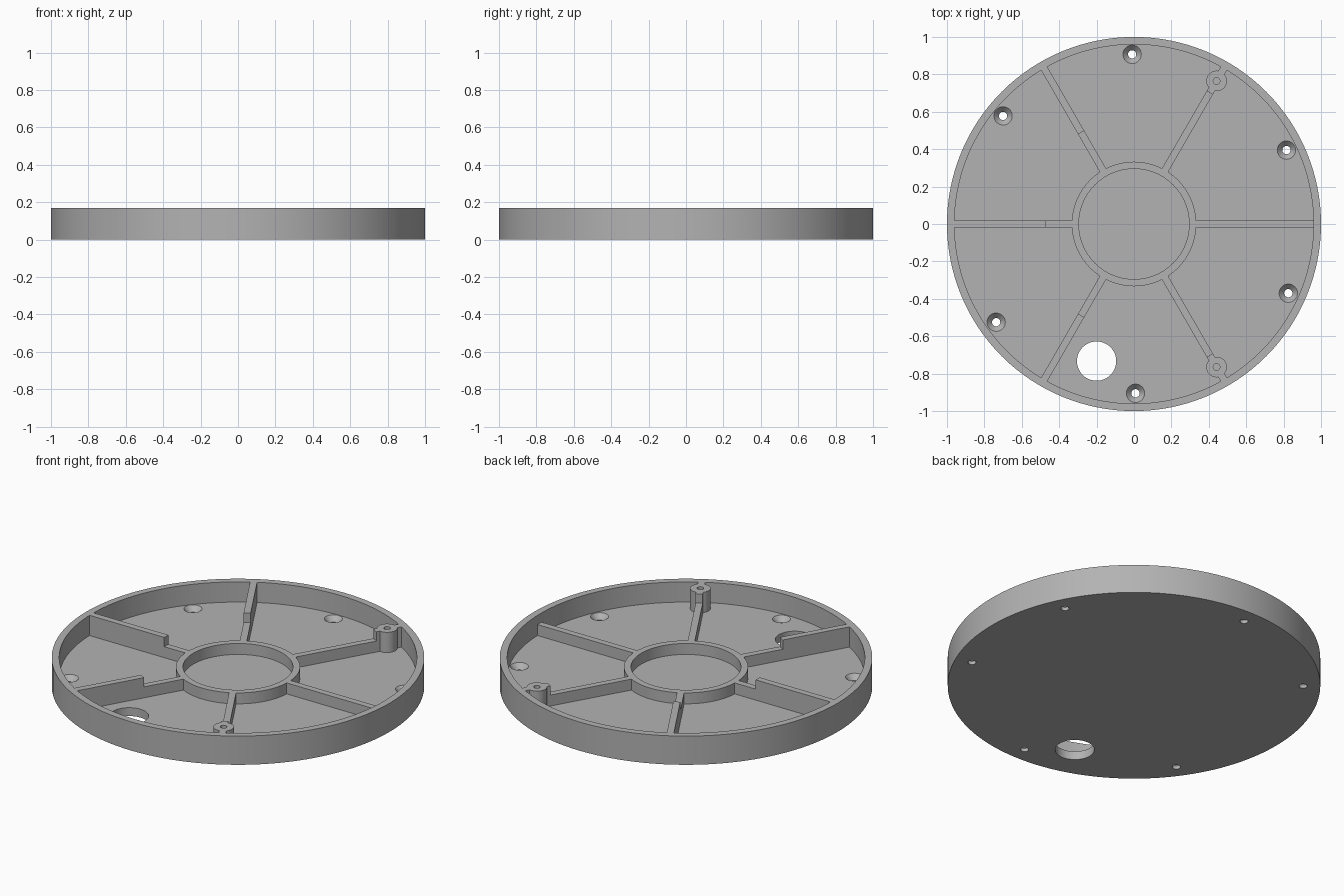
import bpy, bmesh, math
from mathutils import Matrix, Vector

if "Cube" in bpy.data.objects:
    bpy.data.objects.remove(bpy.data.objects["Cube"], do_unlink=True)

HEIGHT, FLOOR, LOW = 0.17, 0.05, 0.115   # rim top, floor top, low rib top
RIB = 0.038                              # rib width

grey = bpy.data.materials.new("plain grey")
grey.use_nodes = True
colour = (0.45, 0.45, 0.45, 1)
grey.diffuse_color = colour
grey.node_tree.nodes["Principled BSDF"].inputs["Base Color"].default_value = colour


def make(name, bm):
    mesh = bpy.data.meshes.new(name)
    bm.to_mesh(mesh)
    bm.free()
    mesh.materials.append(grey)
    obj = bpy.data.objects.new(name, mesh)
    bpy.context.collection.objects.link(obj)
    return obj


def cylinder(name, r, z0, z1, x=0, y=0, sides=48, r_top=None):
    bm = bmesh.new()
    bmesh.ops.create_cone(bm, cap_ends=True, segments=sides, radius1=r,
                          radius2=r if r_top is None else r_top, depth=z1 - z0,
                          matrix=Matrix.Translation((x, y, (z0 + z1) / 2)))
    return make(name, bm)


def bar(name, angle, r0, r1, top):
    """Radial rib standing in the floor."""
    bm = bmesh.new()
    z0 = FLOOR / 2
    size = Matrix.Diagonal((r1 - r0, RIB, top - z0, 1))
    place = Matrix.Translation(((r0 + r1) / 2, 0, (z0 + top) / 2))
    turn = Matrix.Rotation(math.radians(angle), 4, 'Z')
    bmesh.ops.create_cube(bm, size=1, matrix=turn @ place @ size)
    return make(name, bm)


def combine(tool, operation):
    """Join a part to the cover, or cut it away."""
    mod = cover.modifiers.new(tool.name, 'BOOLEAN')
    mod.operation, mod.solver, mod.object = operation, 'EXACT', tool
    bpy.context.view_layer.objects.active = cover
    bpy.ops.object.modifier_apply(modifier=mod.name)
    bpy.data.objects.remove(tool, do_unlink=True)


def add(tool):
    combine(tool, 'UNION')


def cut(tool):
    combine(tool, 'DIFFERENCE')


# Round pan with a raised rim
cover = cylinder("round_cover", 1, 0, HEIGHT, sides=128)
cut(cylinder("pocket", 0.96, FLOOR, 0.3, sides=128))

# Central ring
add(cylinder("ring", 0.333, FLOOR / 2, LOW, sides=96))
cut(cylinder("ring_bore", 0.295, FLOOR, 0.3, sides=96))

# Ribs: low near the ring, some stepping up to the rim
for angle, step in ((0, None), (60, 0.81), (120, 0.565), (180, 0.47),
                    (240, 0.565), (300, 0.81)):
    add(bar("low_rib", angle, 0.315, step + 0.02 if step else 0.98, LOW))
    if step:
        add(bar("high_rib", angle, step, 0.98, HEIGHT))

# Screw posts with blind holes
for angle in (60, 300):
    p = Matrix.Rotation(math.radians(angle), 3, 'Z') @ Vector((0.883, 0, 0))
    add(cylinder("post", 0.055, FLOOR / 2, HEIGHT, p.x, p.y))
    cut(cylinder("post_hole", 0.018, FLOOR + 0.01, 0.3, p.x, p.y, 24))

# Countersunk screw holes in the floor
for x, y in ((-0.01, 0.907), (0.815, 0.395), (0.825, -0.37),
             (0.008, -0.905), (-0.737, -0.525), (-0.70, 0.578)):
    cut(cylinder("screw_hole", 0.022, -0.1, 0.1, x, y, 32))
    cut(cylinder("countersink", 0.022, 0.02, FLOOR + 0.001, x, y, 32, 0.05))

# Cable opening
cut(cylinder("cable_opening", 0.105, -0.1, 0.1, -0.2, -0.733))

bpy.ops.object.select_all(action='DESELECT')
cover.select_set(True)
bpy.context.view_layer.objects.active = cover
bpy.ops.object.shade_smooth_by_angle(angle=math.radians(30))
